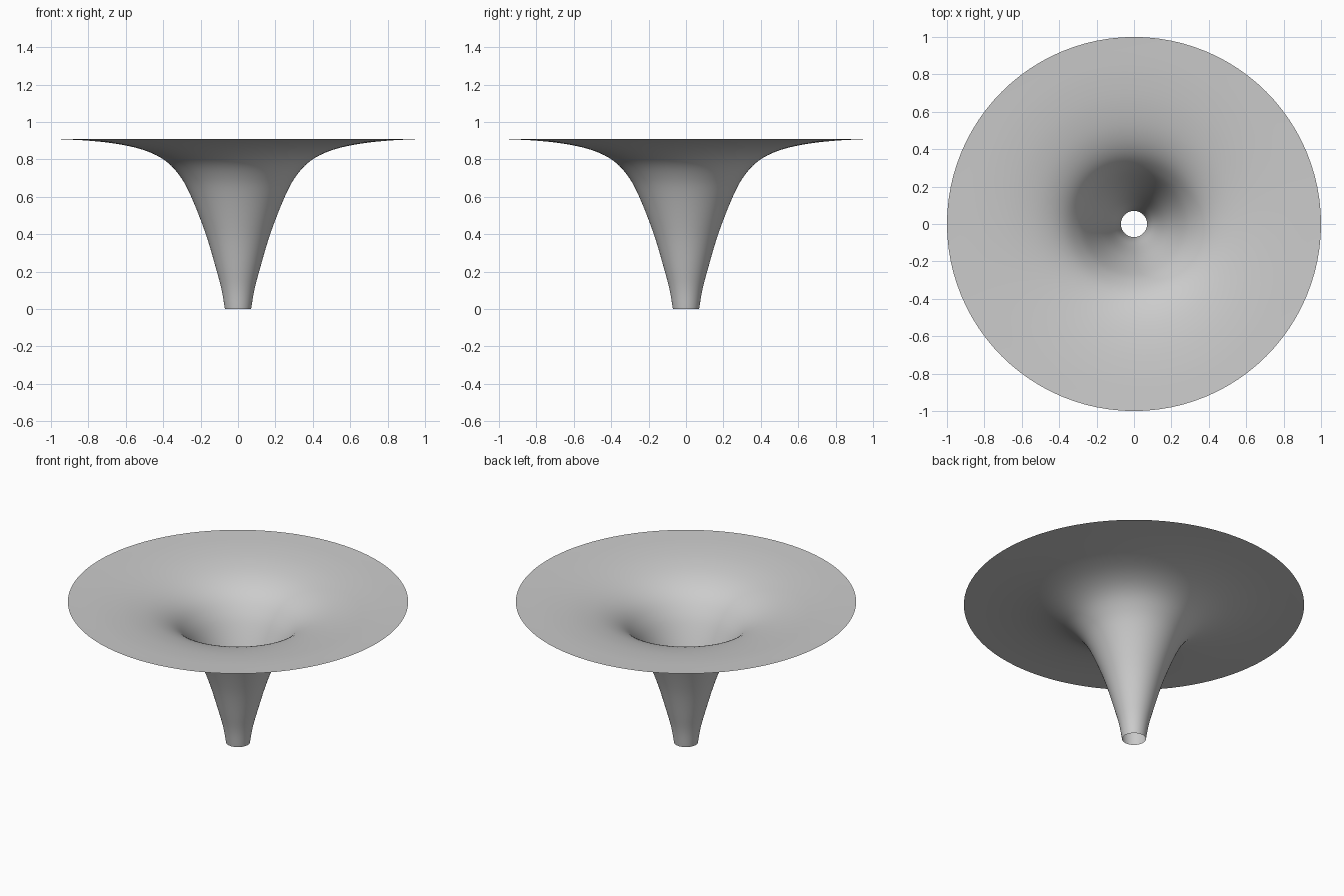
import bpy
import bmesh
import math
from mathutils import Vector

cube = bpy.data.objects.get("Cube")
if cube:
    bpy.data.objects.remove(cube, do_unlink=True)

SEGMENTS = 96
STEPS = 6

# Wall outline as (radius, height), from the spout up to the rim
OUTLINE = [(0.07, 0.0), (0.087, 0.1), (0.113, 0.2), (0.172, 0.4), (0.25, 0.6),
           (0.31, 0.71), (0.385, 0.79), (0.49, 0.845), (0.63, 0.88),
           (0.80, 0.9), (1.0, 0.91)]


def smooth_path(points, steps):
    """Pass a smooth curve through the outline points."""
    pts = [Vector(p) for p in points]
    pts = [2 * pts[0] - pts[1]] + pts + [2 * pts[-1] - pts[-2]]
    path = []
    for a, b, c, d in zip(pts, pts[1:], pts[2:], pts[3:]):
        for i in range(steps):
            t = i / steps
            path.append(b + 0.5 * t * ((c - a) + t * (2 * a - 5 * b + 4 * c - d
                        + t * (3 * (b - c) + d - a))))
    return path + [pts[-2]]


# Flared funnel: one open sheet turned about the vertical axis
bm = bmesh.new()
verts = [bm.verts.new((p.x, 0, p.y)) for p in smooth_path(OUTLINE, STEPS)]
edges = [bm.edges.new(pair) for pair in zip(verts, verts[1:])]
bmesh.ops.spin(bm, geom=verts + edges, cent=(0, 0, 0), axis=(0, 0, 1),
               angle=math.tau, steps=SEGMENTS, use_merge=True)
bmesh.ops.remove_doubles(bm, verts=bm.verts, dist=0.0001)
bm.normal_update()
# Face the sheet upward, into the bowl
if sum(f.normal.z for f in bm.faces) < 0:
    bmesh.ops.reverse_faces(bm, faces=bm.faces)
for face in bm.faces:
    face.smooth = True

mesh = bpy.data.meshes.new("funnel")
bm.to_mesh(mesh)
bm.free()
funnel = bpy.data.objects.new("funnel", mesh)
bpy.context.collection.objects.link(funnel)

# Plain grey
grey = bpy.data.materials.new("grey")
grey.use_nodes = True
colour = (0.6, 0.6, 0.6, 1.0)
grey.diffuse_color = colour
grey.node_tree.nodes["Principled BSDF"].inputs["Base Color"].default_value = colour
mesh.materials.append(grey)
